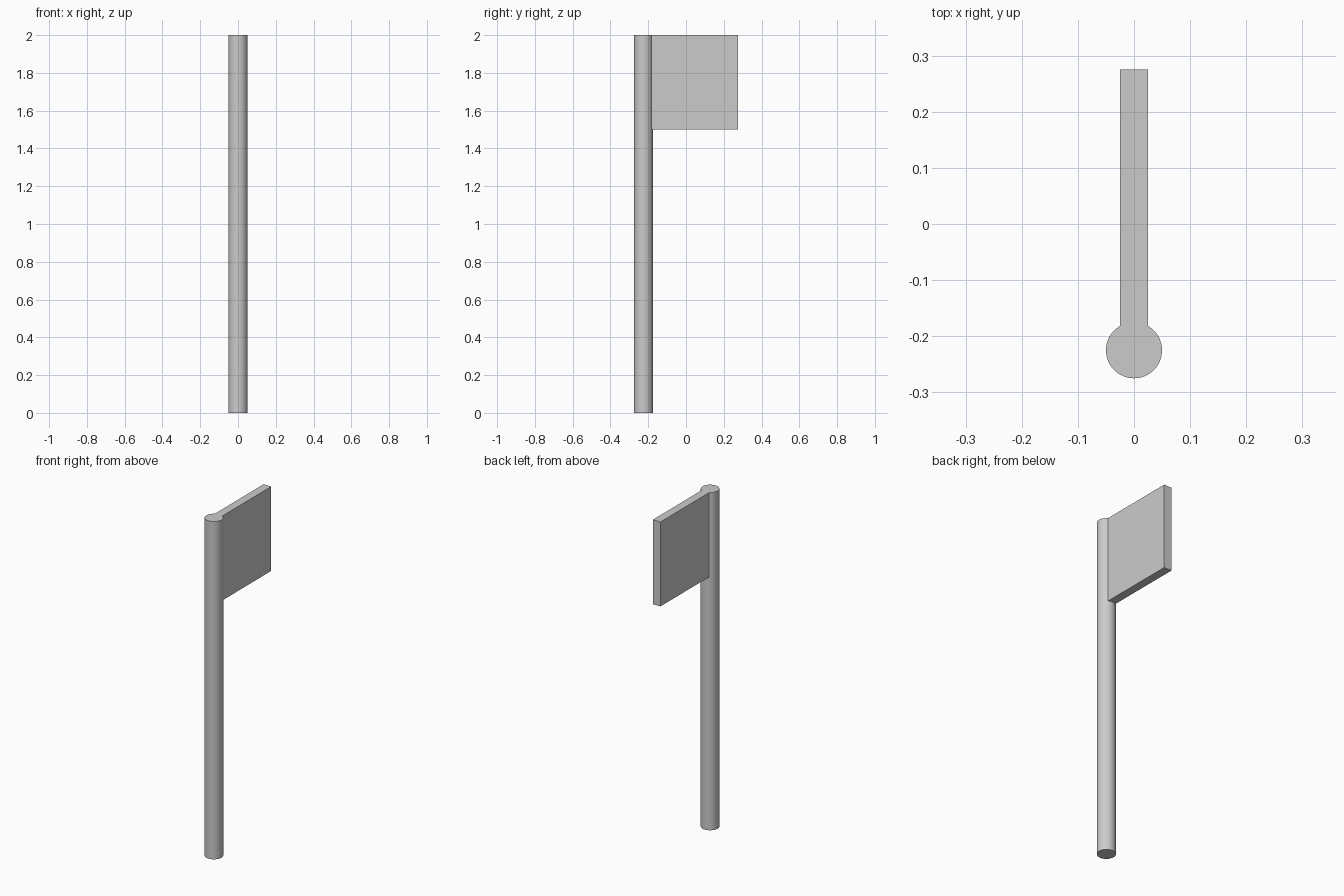
import bpy

if "Cube" in bpy.data.objects:
    bpy.data.objects.remove(bpy.data.objects["Cube"])

POLE_Y = -0.225

# Round pole, full height
bpy.ops.mesh.primitive_cylinder_add(vertices=64, radius=0.05, depth=2.0,
                                    location=(0, POLE_Y, 1.0))
pole = bpy.context.object
pole.name = "sign_post"

# Square panel, running from the pole axis to the rear, flush with the top
bpy.ops.mesh.primitive_cube_add(size=1, location=(0, POLE_Y + 0.25, 1.75))
panel = bpy.context.object
panel.name = "panel"
panel.scale = (0.05, 0.5, 0.5)
bpy.ops.object.transform_apply(location=False, rotation=False, scale=True)

# Fuse the panel into the pole so the top is one face
fuse = pole.modifiers.new("fuse_panel", 'BOOLEAN')
fuse.operation = 'UNION'
fuse.solver = 'EXACT'
fuse.object = panel
bpy.ops.object.select_all(action='DESELECT')
pole.select_set(True)
bpy.context.view_layer.objects.active = pole
bpy.ops.object.modifier_apply(modifier=fuse.name)
bpy.data.objects.remove(panel, do_unlink=True)

# Smooth round side, crisp corners
bpy.ops.object.shade_smooth_by_angle(angle=0.5)
